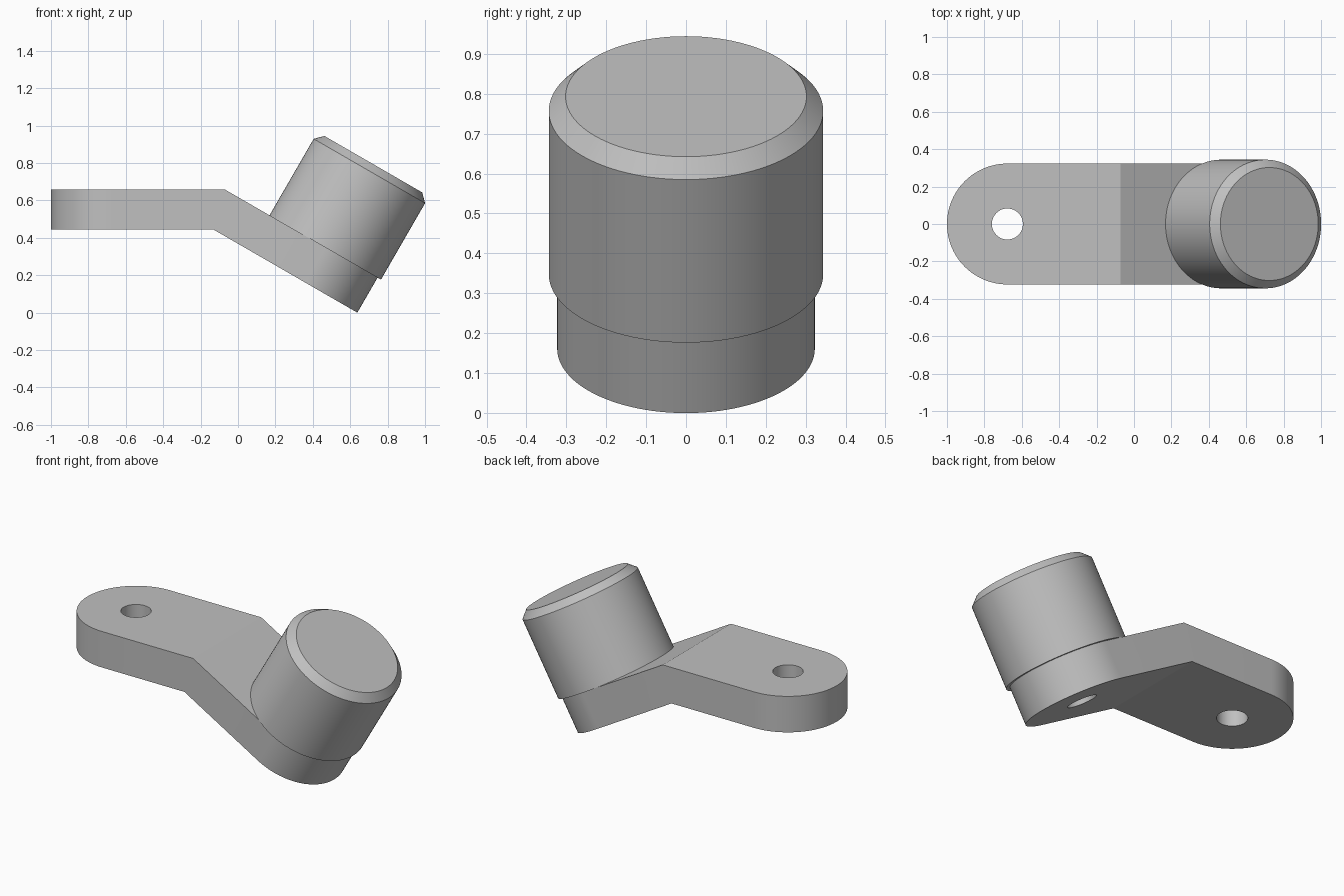
import bpy, bmesh
from math import sin, cos, tan, pi, radians
from mathutils import Matrix, Vector

cube = bpy.data.objects.get("Cube")
if cube:
    bpy.data.objects.remove(cube, do_unlink=True)

THICK = 0.216                       # arm thickness
HALF = 0.323                        # arm half width and end radius
TILT = radians(30)
BEND = Vector((-0.13, 0, 0.443))    # bend line on the underside
FLAT_LEN, TILT_LEN = 0.547, 0.564   # bend to each end centre
HOLE_R = 0.083
ARC = 48

grey = bpy.data.materials.new("plain grey")
grey.use_nodes = True
colour = (0.527, 0.527, 0.527, 1)
grey.diffuse_color = colour
grey.node_tree.nodes["Principled BSDF"].inputs["Base Color"].default_value = colour

flat_frame = Matrix.Translation(BEND)
tilt_frame = flat_frame @ Matrix.Rotation(TILT, 4, 'Y')


def finish(name, bm):
    bmesh.ops.recalc_face_normals(bm, faces=bm.faces[:])
    mesh = bpy.data.meshes.new(name)
    bm.to_mesh(mesh)
    bm.free()
    mesh.materials.append(grey)
    obj = bpy.data.objects.new(name, mesh)
    bpy.context.collection.objects.link(obj)
    return obj


def activate(obj):
    bpy.ops.object.select_all(action='DESELECT')
    obj.select_set(True)
    bpy.context.view_layer.objects.active = obj


def smooth(obj):
    activate(obj)
    bpy.ops.object.shade_smooth_by_angle(angle=radians(25))


def lathe(name, profile, frame, sides=96):
    """Closed solid turned about the frame's z axis."""
    bm = bmesh.new()
    rings = [[bm.verts.new(frame @ Vector((r * cos(2 * pi * i / sides),
                                           r * sin(2 * pi * i / sides), h)))
              for i in range(sides)] for r, h in profile]
    for low, high in zip(rings, rings[1:]):
        for i in range(sides):
            j = (i + 1) % sides
            bm.faces.new((low[i], low[j], high[j], high[i]))
    bm.faces.new(rings[0])
    bm.faces.new(rings[-1])
    return finish(name, bm)


def arm_ring(bm, w):
    """Outline of the bent arm at height w through its thickness."""
    def end(frame, centre, start):
        angles = [start + pi * i / ARC for i in range(ARC + 1)]
        return [bm.verts.new(frame @ Vector((centre + HALF * cos(a), HALF * sin(a), w)))
                for a in angles]
    mitre = [bm.verts.new(BEND + Vector((w * tan(TILT / 2), y, w))) for y in (HALF, -HALF)]
    left = end(flat_frame, -FLAT_LEN, pi / 2)
    right = end(tilt_frame, TILT_LEN, -pi / 2)
    return [mitre[0]] + left + [mitre[1]] + right


# Bent arm with rounded ends
bm = bmesh.new()
rings = [arm_ring(bm, w) for w in (0, THICK)]
count = len(rings[0])
for i in range(count):
    j = (i + 1) % count
    bm.faces.new((rings[0][i], rings[0][j], rings[1][j], rings[1][i]))
half = ARC + 3
for ring in rings:
    bm.faces.new(ring[:half])
    bm.faces.new(ring[half - 1:] + ring[:1])
arm = finish("bent_arm", bm)

# One hole through each end of the arm
for frame, centre in ((flat_frame, -FLAT_LEN), (tilt_frame, TILT_LEN)):
    cutter = lathe("hole_cutter", [(HOLE_R, -0.1), (HOLE_R, THICK + 0.1)],
                   frame @ Matrix.Translation((centre, 0, 0)), 48)
    cutter.hide_render = True
    cut = arm.modifiers.new("hole", 'BOOLEAN')
    cut.operation = 'DIFFERENCE'
    cut.solver = 'EXACT'
    cut.object = cutter
    activate(arm)
    bpy.ops.object.modifier_apply(modifier=cut.name)
    bpy.data.objects.remove(cutter, do_unlink=True)
smooth(arm)

# Chamfered knob standing on the tilted end
knob = lathe("knob", [(0.344, 0), (0.344, 0.472), (0.302, 0.514)],
             tilt_frame @ Matrix.Translation((TILT_LEN, 0, THICK)))
smooth(knob)
